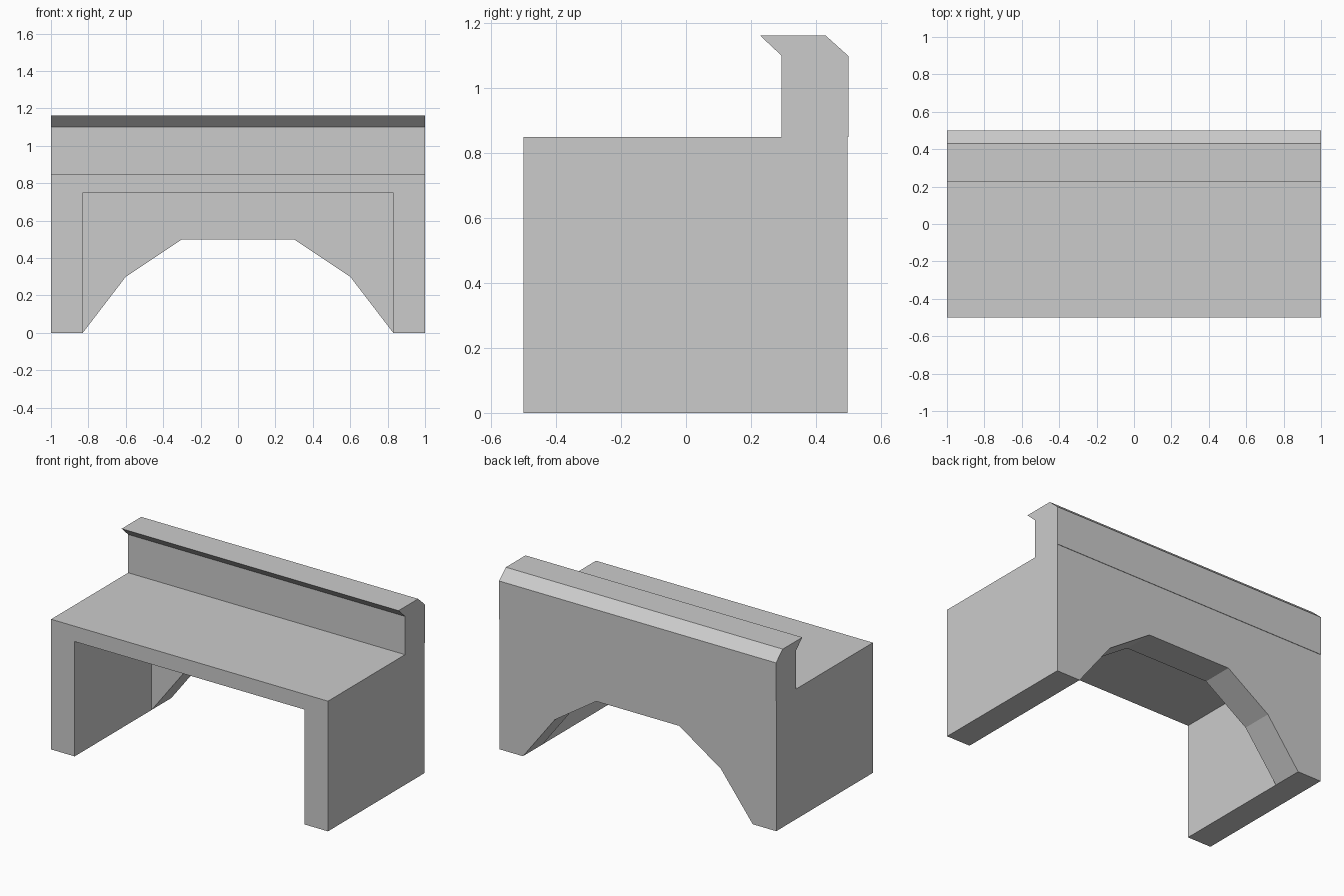
import bpy
import bmesh
from mathutils import Vector

if "Cube" in bpy.data.objects:
    bpy.data.objects.remove(bpy.data.objects["Cube"])


def extrude_profile(name, points, to_3d, start, end):
    """Solid prism: 2D profile placed by to_3d(point, depth), from start to end."""
    bm = bmesh.new()
    face = bm.faces.new([bm.verts.new(to_3d(p, start)) for p in points])
    shift = Vector(to_3d((0, 0), end)) - Vector(to_3d((0, 0), start))
    new = bmesh.ops.extrude_face_region(bm, geom=[face], use_keep_orig=True)["geom"]
    bmesh.ops.translate(bm, vec=shift, verts=[v for v in new if isinstance(v, bmesh.types.BMVert)])
    bmesh.ops.recalc_face_normals(bm, faces=bm.faces[:])
    mesh = bpy.data.meshes.new(name)
    bm.to_mesh(mesh)
    bm.free()
    obj = bpy.data.objects.new(name, mesh)
    bpy.context.collection.objects.link(obj)
    return obj


def along_x(p, d):
    return (d, p[0], p[1])


def along_y(p, d):
    return (p[0], d, p[1])


def carve(target, cutter):
    mod = target.modifiers.new(cutter.name, 'BOOLEAN')
    mod.operation = 'DIFFERENCE'
    mod.solver = 'EXACT'
    mod.object = cutter
    cutter.hide_render = True
    cutter.display_type = 'WIRE'


# Bridge body: side outline with deck, parapet and flared coping
side = [(-0.5, 0), (0.497, 0), (0.497, 0.85), (0.5, 0.85), (0.5, 1.1),
        (0.43, 1.163), (0.228, 1.163), (0.295, 1.1), (0.295, 0.85), (-0.5, 0.85)]
bridge = extrude_profile("bridge_body", side, along_x, -1, 1)

# Square passage, open at the front and closed by the arched back wall
room = [(-0.83, -0.1), (0.83, -0.1), (0.83, 0.75), (-0.83, 0.75)]
carve(bridge, extrude_profile("passage_cutter", room, along_y, -0.6, 0.295))

# Faceted arch through the back wall, mirrored from its right half
half = [(0.83, -0.1), (0.83, 0), (0.6, 0.3), (0.3, 0.5)]
arch = half + [(-x, z) for x, z in reversed(half)]
carve(bridge, extrude_profile("arch_cutter", arch, along_y, 0.2, 0.6))
